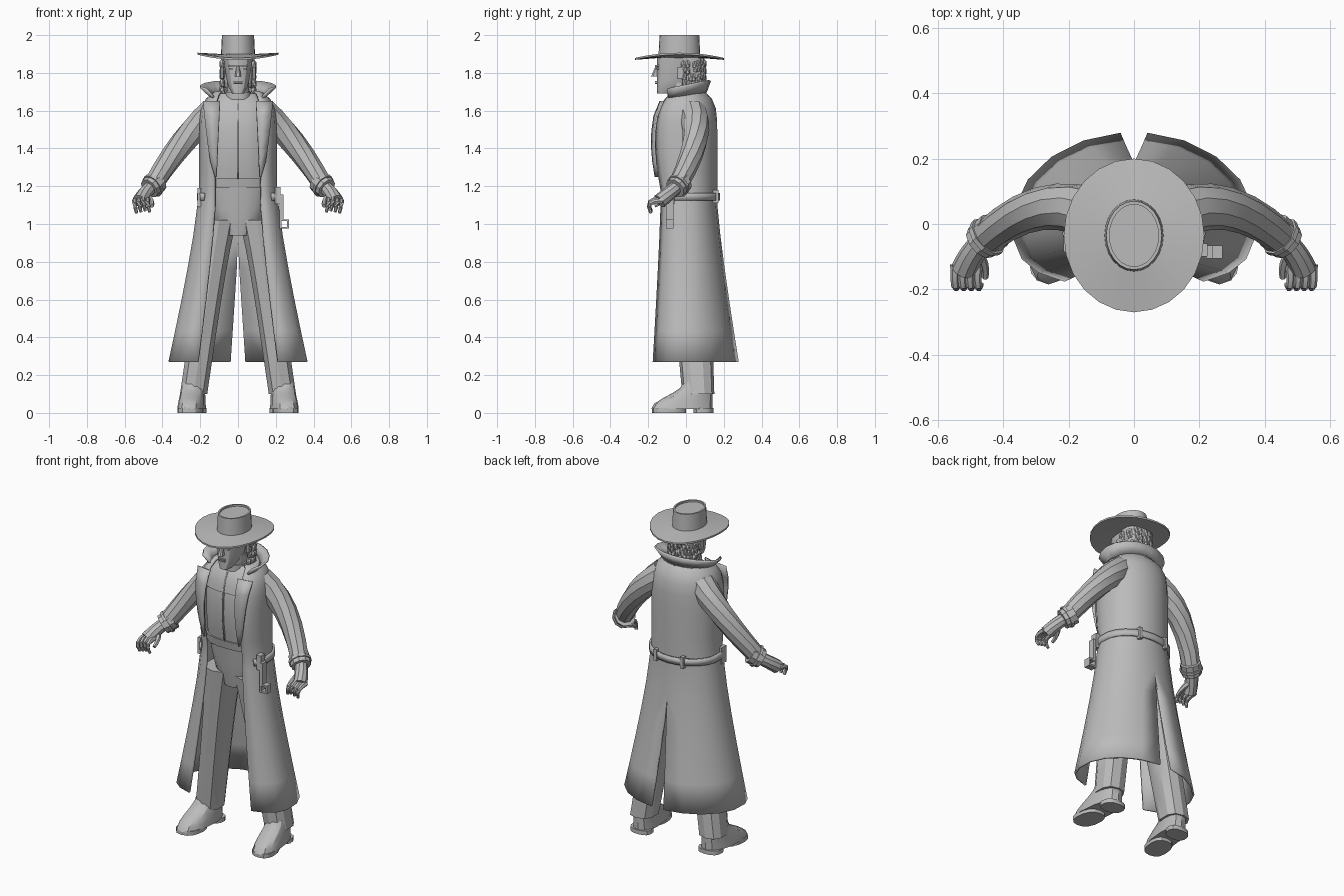
import bpy, bmesh, random
from math import sin, cos, pi, asin, copysign
from mathutils import Vector

random.seed(4)
cube = bpy.data.objects.get("Cube")
if cube:
    bpy.data.objects.remove(cube)

grey = bpy.data.materials.new("plain_grey")
grey.use_nodes = True
grey.diffuse_color = (0.5, 0.5, 0.5, 1)
grey.node_tree.nodes["Principled BSDF"].inputs["Base Color"].default_value = grey.diffuse_color
made = []


def finish(name, bm, mirror=False, thick=0):
    bmesh.ops.recalc_face_normals(bm, faces=bm.faces)
    mesh = bpy.data.meshes.new(name)
    bm.to_mesh(mesh)
    bm.free()
    mesh.materials.append(grey)
    ob = bpy.data.objects.new(name, mesh)
    bpy.context.collection.objects.link(ob)
    if mirror:
        ob.modifiers.new("mirror", "MIRROR")
    if thick:
        solid = ob.modifiers.new("thickness", "SOLIDIFY")
        solid.thickness = thick
        solid.offset = 0
    made.append(ob)


def skin(name, rings, closed=True, **options):
    """Join rows of points into a surface; closed rows get end caps."""
    bm = bmesh.new()
    rows = [[bm.verts.new(point) for point in ring] for ring in rings]
    count = len(rows[0])
    for low, high in zip(rows, rows[1:]):
        for i in range(count if closed else count - 1):
            j = (i + 1) % count
            bm.faces.new((low[i], low[j], high[j], high[i]))
    if closed:
        bm.faces.new(rows[0][::-1])
        bm.faces.new(rows[-1])
    finish(name, bm, **options)


def power(value, exponent):
    return copysign(abs(value) ** exponent, value)


def mix(start, end, t):
    return start + (end - start) * t


def steps(count):
    return [i / count for i in range(count + 1)]


def loft(name, rows, sides=14, exponent=0.8, skew=0, **options):
    """Rows are centre x, height, half width, front y, back y."""
    rings = []
    for centre, z, half, front, back in rows:
        ring = []
        for i in range(sides):
            angle = 2 * pi * (i + 0.5) / sides
            y = mix(front, back, 0.5 + power(sin(angle), exponent) / 2)
            ring.append((centre + half * power(cos(angle), exponent) - skew * y, y, z))
        rings.append(ring)
    skin(name, rings, **options)


def bend(start, control, end, count=4):
    start, control, end = Vector(start), Vector(control), Vector(end)
    return [start.lerp(control, t).lerp(control.lerp(end, t), t) for t in steps(count)]


def tube(name, path, first, last, sides=10):
    """Mirrored limb along a path with a tapering radius."""
    rings = []
    final = len(path) - 1
    for k, centre in enumerate(path):
        along = path[min(k + 1, final)] - path[max(k - 1, 0)]
        turn = along.to_track_quat("Z", "Y")
        radius = mix(first, last, k / final)
        angles = [2 * pi * i / sides for i in range(sides)]
        rings.append([centre + turn @ Vector((cos(a), sin(a), 0)) * radius for a in angles])
    skin(name, rings, mirror=True)


def wrap(name, rows, columns=8):
    """Open garment: loft rows, each with its front gap and back slit."""
    rings = []
    for (centre, z, half, front, back), gap, slit in rows:
        first = asin((gap / half) ** (1 / 0.7))
        last = pi - asin(slit / half)
        ring = []
        for t in steps(columns):
            side, ahead = sin(mix(first, last, t)), cos(mix(first, last, t))
            if ahead > 0:
                ring.append((half * side ** 0.7, front * ahead ** 0.7, z))
            else:
                ring.append((half * side, -back * ahead, z))
        rings.append(ring)
    skin(name, rings, closed=False, mirror=True, thick=0.012)


def box(name, location, size, **options):
    bm = bmesh.new()
    bmesh.ops.create_cube(bm, size=1)
    for vert in bm.verts:
        vert.co = Vector(location) + vert.co * Vector(size)
    finish(name, bm, **options)


def chest(z, inset):
    """Cross-section of the upper body, tapering quickly at the shoulders."""
    t = (z - 1.17) / 0.53
    taper = 1 - 0.45 * max(t, 0) ** 12
    front = (0.14 + 0.035 * sin(pi * t)) * taper
    return 0, z, 0.2 * taper - inset, inset - front, 0.16 * taper - inset


# Hat: crown with a sunk top, brim raised at the sides
hat = []
for radius, z in ((.08, 1.88), (.215, 1.883), (.215, 1.893), (.09, 1.9), (.085, 2), (.075, 2), (.075, 1.99)):
    ring = []
    for i in range(24):
        angle = 2 * pi * i / 24
        lift = max(radius - 0.09, 0) * cos(2 * angle) / 9
        ring.append((radius * cos(angle), (radius + 0.02) * sin(angle) - 0.035, z + lift))
    hat.append(ring)
skin("hat", hat)

# Head and face
loft("head", [(0, mix(1.69, 1.89, t), 0.03 + 0.05 * t ** 0.5, -0.155, 0.15 * t ** 0.4 - 0.07)
              for t in steps(6)], 16)
loft("neck", [(0, z, 0.06, -0.09, 0.06) for z in (1.6, 1.75)])
loft("nose", [(0, mix(1.78, 1.84, t), mix(0.018, 0.007, t), mix(-0.187, -0.16, t), -0.14)
              for t in steps(2)], 8)
for name, z, depth in (("brow", 1.838, 0.03), ("eye", 1.822, 0.015)):
    box(name, (0.033, -0.15, z), (depth + 0.01, depth, 0.01), mirror=True)
for name, z in (("upper_lip", 1.753), ("lower_lip", 1.743)):
    box(name, (0, -0.157, z), (0.045, 0.012, 0.006))
loft("ear", [(0.085, z, 0.01, -0.045, -0.01) for z in (1.77, 1.83)], 8, mirror=True)

# Wavy hair: cap plus rows of locks around the back and sides
loft("hair_cap", [(0, mix(1.72, 1.89, t), 0.07 + 0.02 * t ** 0.4, -0.02 - 0.03 * t, 0.095)
                  for t in steps(3)])
locks = bmesh.new()
for row in range(5):
    for t in steps(12):
        angle = mix(-0.25, pi + 0.25, t) + random.uniform(-0.1, 0.1)
        height = 1.71 + 0.035 * row + random.uniform(-0.01, 0.01)
        spot = Vector((0.086 * cos(angle), 0.012 + 0.085 * sin(angle), height))
        for vert in bmesh.ops.create_icosphere(locks, subdivisions=1, radius=0.02)["verts"]:
            vert.co = spot + vert.co * Vector((0.75, 0.75, 1.3))
finish("hair_locks", locks)

# Shirt, chest panel, collar, centre seam and waistband
loft("shirt", [chest(mix(1.18, 1.69, sin(pi / 2 * t)), 0.032) for t in steps(7)], 16, 0.7)
loft("shirt_yoke", [chest(mix(1.54, 1.69, t), 0.026) for t in steps(4)], 16, 0.7)
loft("shirt_collar", [(0, z, 0.07, -0.1, 0.06) for z in (1.66, 1.7)], 16)
loft("waistband", [chest(z, 0.024) for z in (1.19, 1.24)], 16, 0.7)
seam = []
for t in steps(5):
    middle, z, half, front, back = chest(mix(1.24, 1.66, t), 0.027)
    seam.append([(-0.003, front, z), (0.003, front, z)])
skin("shirt_seam", seam, closed=False, thick=0.009)

# Trousers and shoes
loft("hips", [(0, mix(0.94, 1.21, t), 0.07 + 0.1 * t ** 0.4, -0.08 - 0.035 * t, 0.125)
              for t in steps(4)], 16)
loft("trouser_leg", [(mix(0.235, 0.1, t), mix(0.1, 1.02, t), 0.075 + 0.02 * t ** 4,
                      mix(-0.02, -0.105, t), mix(0.15, 0.12, t)) for t in steps(6)], 10, mirror=True)
loft("shoe", [(0.243, mix(0.02, 0.16, t), 0.073 - 0.015 * t, -0.1 - 0.085 * cos(pi * t), 0.14)
              for t in steps(5)], skew=0.1, mirror=True)
for name, front, back in (("shoe_sole", -0.18, 0), ("shoe_heel", 0.04, 0.145)):
    loft(name, [(0.243, z, 0.068, front, back) for z in (0, 0.025)], skew=0.1, mirror=True)

# Long coat: flared skirt with a back slit, then the fitted upper part
coat = []
for t in steps(5):
    flare = (1 - t) ** 1.2
    row = (0, mix(0.27, 1.1, t), 0.21 + 0.155 * flare, -0.14 - 0.045 * flare, 0.16 + 0.115 * flare)
    coat.append((row, 0.12 + 0.09 * flare, max(0.04 - 0.055 * t, 0)))
for t in steps(8):
    coat.append((chest(mix(1.17, 1.7, sin(pi / 2 * t)), 0), mix(0.12, 0.085, t ** 4), 0))
wrap("coat", coat)

# Belt at the back, its loops, and the end that hangs with a buckle
wrap("coat_belt", [(chest(z, -0.013), 0.18, 0) for z in (1.125, 1.165)])
box("belt_loop", (0.09, 0.157, 1.145), (0.02, 0.03, 0.07), mirror=True)
box("belt_stub", (-0.205, -0.06, 1.14), (0.02, 0.05, 0.1))
box("belt_knot", (0.21, -0.08, 1.15), (0.03, 0.04, 0.09))
box("belt_end", (0.23, -0.085, 1.09), (0.02, 0.04, 0.13))
for side in (-0.02, 0.02):
    box("buckle_bar", (0.245, -0.085, 1 + side), (0.05, 0.04, 0.01))
    box("buckle_side", (0.245 + side, -0.085, 1), (0.01, 0.04, 0.05))

# Raised collar flaring out from the neck, and folded lapels
collar = []
for spread, z in ((0.135, 1.67), (0.2, 1.73)):
    angles = [mix(1, pi, t) for t in steps(6)]
    collar.append([(spread * sin(a), -0.02 - (0.08 + spread / 3) * cos(a), z - 0.03 * cos(a)) for a in angles])
skin("collar", collar, closed=False, mirror=True, thick=0.012)
lapel = []
for t in steps(5):
    middle, z, half, front, back = chest(mix(1.25, 1.65, t), -0.006)
    lapel.append([(0.115 - 0.02 * t, front, z), (0.12 + 0.065 * t ** 0.6, front + 0.015, z)])
skin("lapel", lapel, closed=False, mirror=True, thick=0.01)

# Sleeves with strapped cuffs
wrist = Vector((0.455, -0.045, 1.2))
tube("sleeve", bend((0.13, 0.03, 1.59), (0.29, 0.1, 1.47), wrist, 6), 0.08, 0.052)
along = Vector((0.03, -0.026, -0.025))
tube("cuff", [wrist - along, wrist, wrist + along / 2], 0.06, 0.057)
tube("cuff_strap", [wrist - along / 3, wrist], 0.066, 0.066)

# Hands with loosely bent fingers
tube("palm", bend(wrist, (0.5, -0.09, 1.16), (0.52, -0.14, 1.12)), 0.036, 0.04)
for i in range(4):
    knuckle = Vector((0.478 + 0.023 * i, -0.125, 1.135 - 0.006 * abs(i - 1)))
    reach = knuckle + Vector((0.005, -0.1, 0))
    tube("finger", bend(knuckle, reach, knuckle + Vector((-0.01, -0.06, -0.065))), 0.015, 0.009, 6)
tube("thumb", bend((0.48, -0.09, 1.15), (0.45, -0.12, 1.12), (0.455, -0.165, 1.095)), 0.018, 0.01, 6)

# Smooth shading that keeps sharp edges
bpy.ops.object.select_all(action="DESELECT")
for ob in made:
    ob.select_set(True)
bpy.context.view_layer.objects.active = made[0]
bpy.ops.object.shade_smooth_by_angle(angle=0.5)
